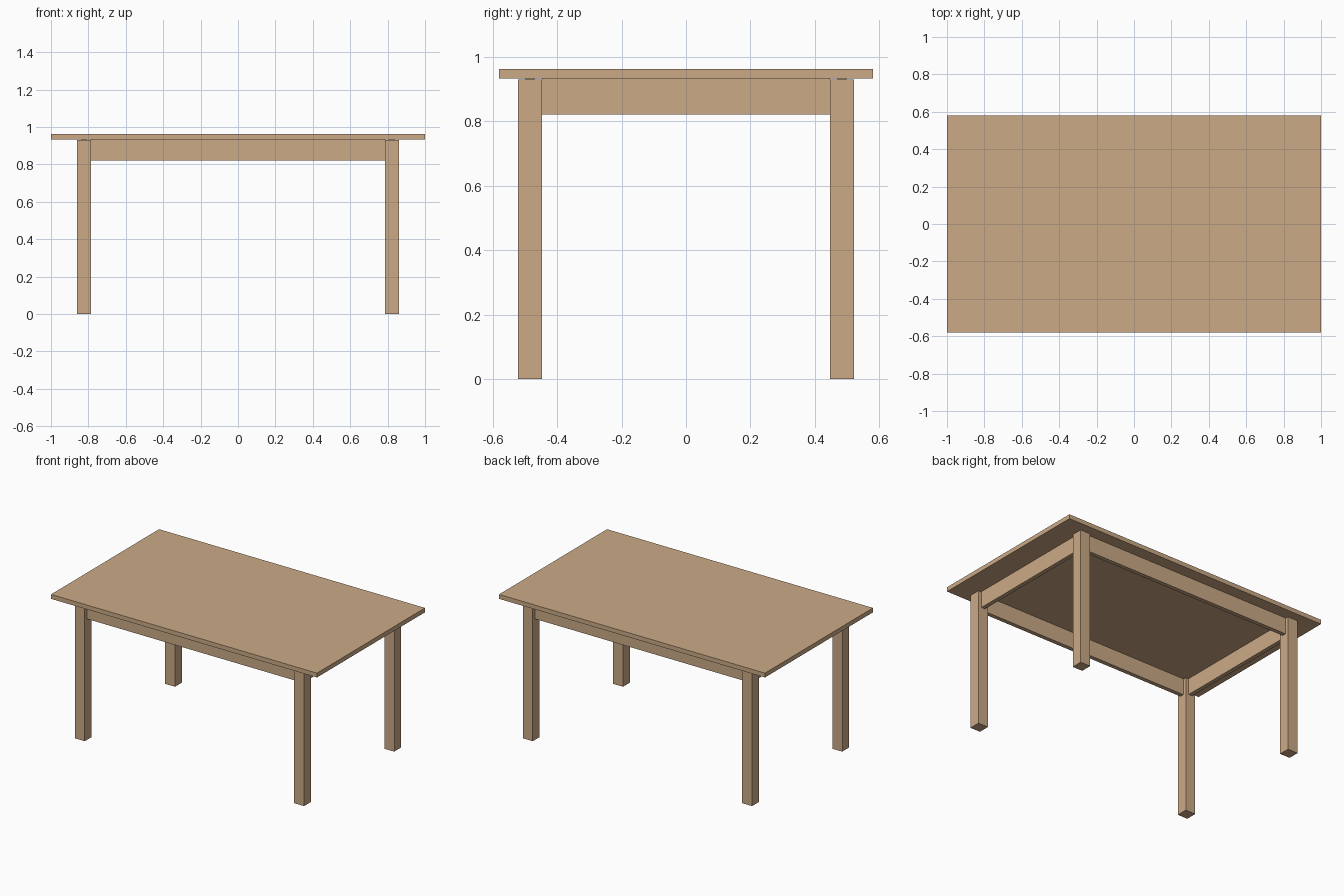
import bpy

if "Cube" in bpy.data.objects:
    bpy.data.objects.remove(bpy.data.objects["Cube"])

wood = bpy.data.materials.new("wood")
wood.diffuse_color = (0.60, 0.40, 0.24, 1)
wood.use_nodes = True
wood.node_tree.nodes["Principled BSDF"].inputs["Base Color"].default_value = wood.diffuse_color


def box(name, x0, x1, y0, y1, z0, z1):
    bpy.ops.mesh.primitive_cube_add(
        size=1, location=((x0 + x1) / 2, (y0 + y1) / 2, (z0 + z1) / 2))
    ob = bpy.context.object
    ob.name = name
    ob.scale = (x1 - x0, y1 - y0, z1 - z0)
    bpy.ops.object.transform_apply(location=False, rotation=False, scale=True)
    ob.data.materials.append(wood)
    return ob


def mirrored(name, side, lo, hi, *rest):
    """Box spanning lo..hi on one side of an axis, flipped when side is -1."""
    a, b = sorted((side * lo, side * hi))
    return a, b


# Table top
box("table_top", -1, 1, -0.58, 0.58, 0.933, 0.963)


def span(side, lo, hi):
    return sorted((side * lo, side * hi))


# Legs
for sx, xn in ((-1, "left"), (1, "right")):
    for sy, yn in ((-1, "front"), (1, "back")):
        box(f"{yn}_{xn}_leg", *span(sx, 0.787, 0.862), *span(sy, 0.447, 0.522), 0, 0.93)

# Aprons, set back from the outer faces of the legs
for s, yn, xn in ((-1, "front", "left"), (1, "back", "right")):
    box(f"{yn}_apron", -0.787, 0.787, *span(s, 0.47, 0.498), 0.822, 0.933)
    box(f"{xn}_apron", *span(s, 0.81, 0.838), -0.447, 0.447, 0.822, 0.933)
